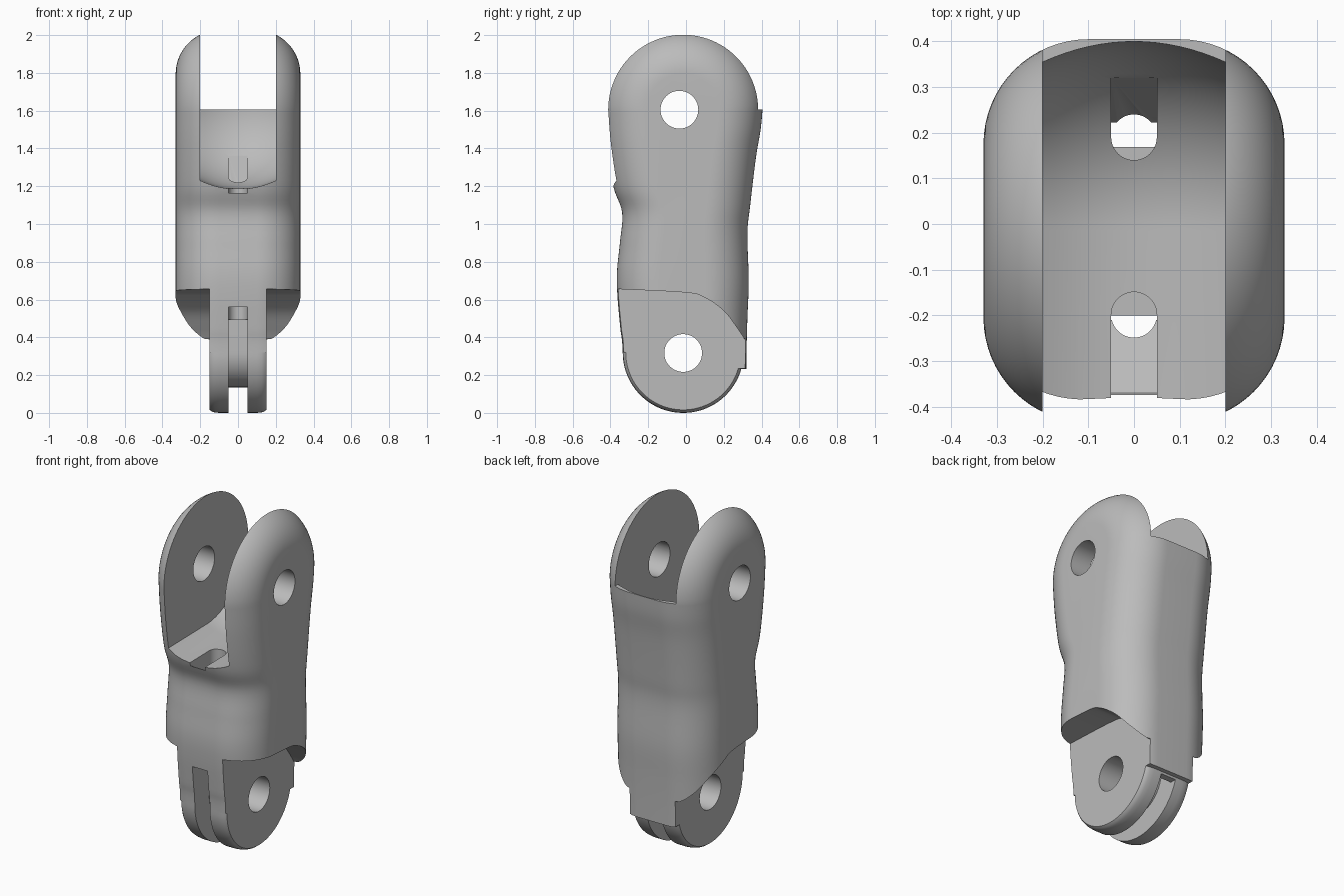
import bpy, bmesh, math
from math import sin, cos, pi, radians

if "Cube" in bpy.data.objects:
    bpy.data.objects.remove(bpy.data.objects["Cube"])

grey = bpy.data.materials.new("plain grey")
grey.use_nodes = True
colour = (0.5, 0.5, 0.5, 1)
grey.diffuse_color = colour
grey.node_tree.nodes["Principled BSDF"].inputs["Base Color"].default_value = colour

HALF_WIDTH, ROUND = 0.33, 0.23
KNUCKLE, TIP = (-0.015, 1.605), (-0.015, 0.32)


def arc(centre, radius, start, end, steps=24):
    angles = [radians(start + (end - start) * i / steps) for i in range(steps + 1)]
    return [(centre[0] + radius * cos(a), centre[1] + radius * sin(a)) for a in angles]


def smooth_path(points, steps=6):
    """Catmull-Rom curve through the points."""
    path = []
    for i in range(len(points) - 1):
        a, b = points[max(i - 1, 0)], points[i]
        c, d = points[i + 1], points[min(i + 2, len(points) - 1)]
        for s in range(steps):
            t = s / steps
            path.append(tuple(
                q + t / 2 * (r - p + t * (2*p - 5*q + 4*r - u + t * (3*q - p - 3*r + u)))
                for p, q, r, u in zip(a, b, c, d)))
    return path + [points[-1]]


def loft(name, stations, profile):
    """Skin side profiles (y, z) across stations of (x, inset)."""
    bm = bmesh.new()
    rings = [[bm.verts.new((x, y, z)) for y, z in profile(d)] for x, d in stations]
    for one, two in zip(rings, rings[1:]):
        for i in range(len(one)):
            j = (i + 1) % len(one)
            bm.faces.new((one[i], one[j], two[j], two[i]))
    bm.faces.new(rings[0])
    bm.faces.new(rings[-1])
    bmesh.ops.recalc_face_normals(bm, faces=bm.faces)
    mesh = bpy.data.meshes.new(name)
    bm.to_mesh(mesh)
    bm.free()
    obj = bpy.data.objects.new(name, mesh)
    bpy.context.collection.objects.link(obj)
    mesh.materials.append(grey)
    return obj


def prism(name, x0, x1, points):
    return loft(name, [(x0, 0), (x1, 0)], lambda d: points)


def tube(name, radius, length, location, axis):
    bpy.ops.mesh.primitive_cylinder_add(
        vertices=48, radius=radius, depth=length, location=location,
        rotation=(0, pi / 2, 0) if axis == "x" else (0, 0, 0))
    obj = bpy.context.object
    obj.name = name
    obj.data.materials.append(grey)
    return obj


def mirrored(stations):
    return [(-x, d) for x, d in reversed(stations)] + stations


# Body: side outline swept across the width with rounded edges
front = smooth_path([(-0.435, 1.605), (-0.42, 1.42), (-0.385, 1.2), (-0.338, 1.06),
                     (-0.35, 0.9), (-0.365, 0.75), (-0.363, 0.62), (-0.348, 0.45),
                     (-0.335, 0.32), (-0.33, -0.1)])
back = smooth_path([(0.315, -0.1), (0.32, 0.3), (0.325, 0.5), (0.332, 0.7), (0.325, 0.95),
                    (0.34, 1.1), (0.37, 1.35), (0.395, 1.5), (0.405, 1.605)])


def body_outline(d):
    cap = arc(KNUCKLE, 0.42 - d, 0, 180, 48)[1:-1]
    return [(y - d, z) for y, z in back] + cap + [(y + d, z) for y, z in front]


edge = [(HALF_WIDTH - ROUND + ROUND * sin(a), ROUND * (1 - cos(a)))
        for a in [i * pi / 32 for i in range(17)]]
body = loft("finger_link", mirrored(edge), body_outline)

cutters = []

# Shoulders cut away either side of the tongue
shoulder = [(-0.6, 0.655)] + smooth_path(
    [(-0.35, 0.655), (0, 0.637), (0.1, 0.61), (0.2, 0.54), (0.27, 0.45), (0.31, 0.39)]
) + [(0.6, 0.38), (0.6, -0.3), (-0.6, -0.3)]
for side, x0 in (("left", 0.15), ("right", -0.6)):
    cutters.append(prism(side + "_shoulder_cut", x0, x0 + 0.45, shoulder))


# Rounded tongue tip, with the back lip overhanging it
def tip_outline(d):
    return [(-0.6, 0.32)] + arc(TIP, 0.32 - d, 180, 344, 48) + [
        (0.6, 0.232), (0.6, -0.3), (-0.6, -0.3)]


cutters.append(loft("tip_cut", mirrored(
    [(0.1, 0), (0.125, 0.003), (0.14, 0.008), (0.15, 0.016), (0.2, 0.016)]), tip_outline))


# Crowned slot between the cheeks
def slot_outline(d):
    r = 0.415 - d
    return [(-0.7, KNUCKLE[1] - r - 0.01)] + arc((-0.015, 1.605), r, 270, 360, 32) + [
        (0.7, 1.605), (0.7, 2.3), (-0.7, 2.3)]


cutters.append(loft("cheek_slot_cut", [
    (i / 40, 0.045 * (i / 8) ** 2) for i in range(-8, 9)], slot_outline))

# Cord groove around the tongue
groove = [(-0.6, 0.56), (-0.2, 0.56)] + arc(TIP, 0.185, 180, 360) + [
    (0.17, 0.42), (0.24, 0.42), (0.25, 0.22), (0.6, 0.22), (0.6, -0.2), (-0.6, -0.2)]
cutters.append(prism("cord_groove_cut", -0.05, 0.05, groove))

# Cord channels running up to the slot
cutters.append(prism("back_channel_cut", -0.05, 0.05, [
    (0.19, 1.45), (0.33, 1.45), (0.32, 1.36), (0.222, 1.1), (0.222, 0.3), (0.19, 0.3)]))
cutters.append(tube("back_channel_round_cut", 0.05, 1.1, (0, 0.19, 0.85), "z"))
cutters.append(prism("front_channel_cut", -0.05, 0.05, [
    (-0.5, 1.165), (-0.37, 1.165), (-0.21, 1.05), (-0.22, 0.9), (-0.27, 0.5),
    (-0.2, 0.5), (-0.2, 1.25), (-0.5, 1.25)]))
cutters.append(tube("front_channel_round_cut", 0.0499, 0.75, (0, -0.199, 0.87), "z"))

# Pin holes
cutters.append(tube("upper_pin_cut", 0.1, 1, (0, -0.035, 1.605), "x"))
cutters.append(tube("lower_pin_cut", 0.1, 1, (0, -0.015, 0.317), "x"))

# Carve the body
bpy.ops.object.select_all(action="DESELECT")
bpy.context.view_layer.objects.active = body
body.select_set(True)
for cutter in cutters:
    cutter.hide_render = True
    cut = body.modifiers.new(cutter.name, "BOOLEAN")
    cut.operation, cut.solver, cut.object = "DIFFERENCE", "EXACT", cutter
    bpy.ops.object.modifier_apply(modifier=cut.name)
for cutter in cutters:
    bpy.data.objects.remove(cutter)

bpy.ops.object.shade_smooth_by_angle(angle=radians(30))
